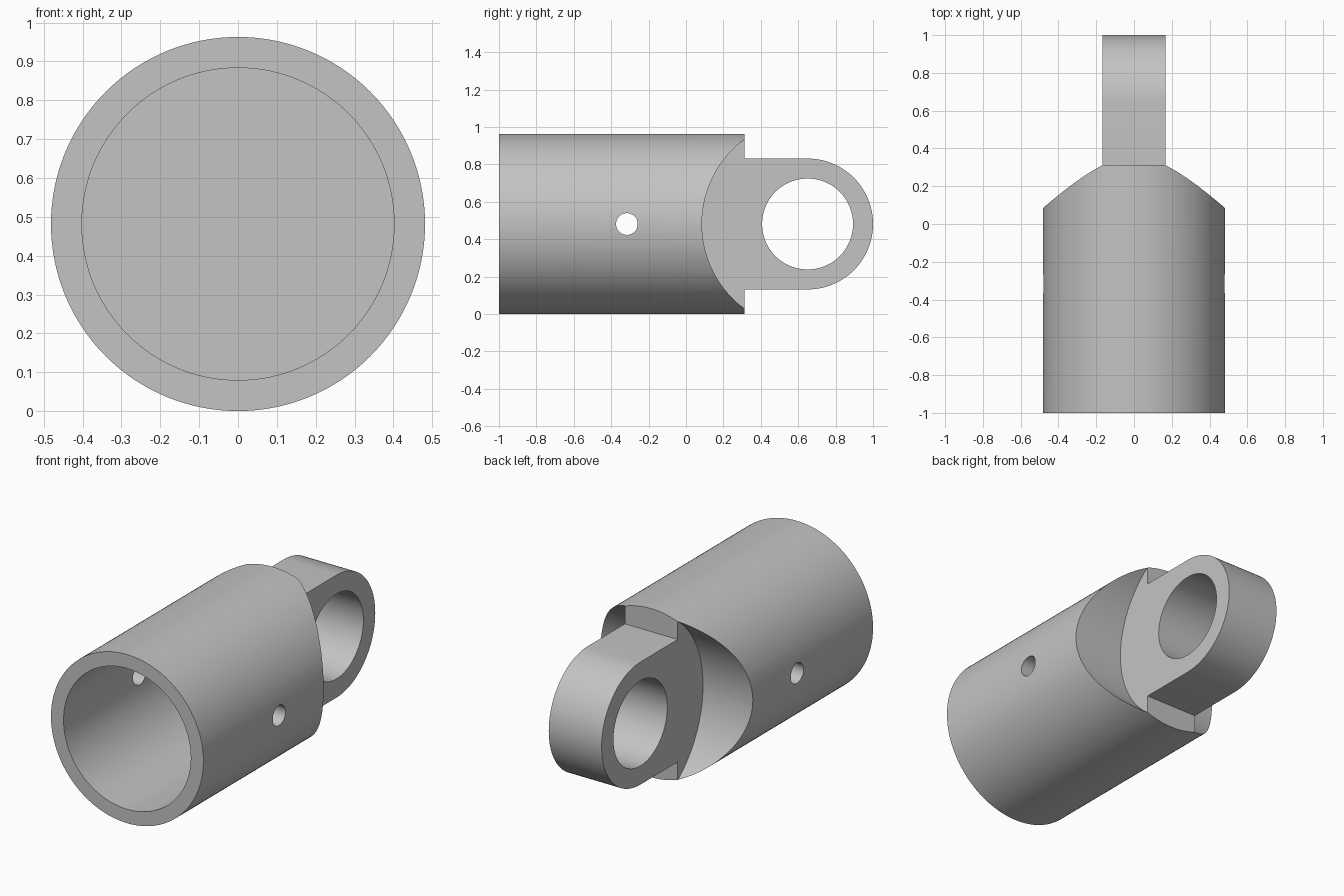
import bpy
import math
import bmesh

cube = bpy.data.objects.get("Cube")
if cube:
    bpy.data.objects.remove(cube, do_unlink=True)

RADIUS = 0.4815      # outer radius of the sleeve, also its axis height
SHOULDER = 0.313     # y of the sleeve's rear end
EYE_Y = 0.65         # y of the eye centre
HALF_LUG = 0.167     # half thickness of the lug

steel = bpy.data.materials.new("plain_grey")
steel.use_nodes = True
grey = (0.55, 0.55, 0.55, 1)
steel.diffuse_color = grey
steel.node_tree.nodes["Principled BSDF"].inputs["Base Color"].default_value = grey


def cylinder(name, axis, radius, start, end, y=0.0):
    """Cylinder along x or y at axis height, spanning start to end."""
    mid = (start + end) / 2
    along_x = axis == "x"
    bpy.ops.mesh.primitive_cylinder_add(
        vertices=128, radius=radius, depth=end - start,
        location=(mid, y, RADIUS) if along_x else (0, mid, RADIUS),
        rotation=(0, math.pi / 2, 0) if along_x else (math.pi / 2, 0, 0))
    obj = bpy.context.object
    obj.name = name
    obj.data.materials.append(steel)
    return obj


def lug_blank(name, half_width, half_height, root):
    """Round-ended plate, extruded along x."""
    points = [(root, half_height), (root, -half_height)]
    for i in range(65):
        a = -math.pi / 2 + math.pi * i / 64
        points.append((EYE_Y + half_height * math.cos(a), half_height * math.sin(a)))
    bm = bmesh.new()
    face = bm.faces.new([bm.verts.new((-half_width, y, z + RADIUS)) for y, z in points])
    out = bmesh.ops.extrude_face_region(bm, geom=[face])
    moved = [v for v in out["geom"] if isinstance(v, bmesh.types.BMVert)]
    bmesh.ops.translate(bm, verts=moved, vec=(2 * half_width, 0, 0))
    bmesh.ops.recalc_face_normals(bm, faces=bm.faces)
    mesh = bpy.data.meshes.new(name)
    bm.to_mesh(mesh)
    bm.free()
    mesh.materials.append(steel)
    obj = bpy.data.objects.new(name, mesh)
    bpy.context.collection.objects.link(obj)
    return obj


def combine(target, tool, operation):
    """Apply a boolean and discard the tool."""
    tool.hide_render = True
    mod = target.modifiers.new(operation, "BOOLEAN")
    mod.operation = operation
    mod.solver = "EXACT"
    mod.object = tool
    bpy.ops.object.select_all(action="DESELECT")
    bpy.context.view_layer.objects.active = target
    target.select_set(True)
    bpy.ops.object.modifier_apply(modifier=mod.name)
    bpy.data.objects.remove(tool, do_unlink=True)


# Sleeve with the oversize lug blank joined to its rear
body = cylinder("rod_end_socket", "y", RADIUS, -1, SHOULDER)
combine(body, lug_blank("lug_blank", 0.25, 0.35, 0.2), "UNION")

# Round clearance cuts either side trim the lug to thickness
for side in (-1, 1):
    start, end = sorted((side * HALF_LUG, side * 0.7))
    combine(body, cylinder("clearance_cutter", "x", 0.565, start, end, EYE_Y), "DIFFERENCE")

# Eye, front bore and cross pin hole
combine(body, cylinder("eye_cutter", "x", 0.243, -0.4, 0.4, EYE_Y), "DIFFERENCE")
combine(body, cylinder("bore_cutter", "y", 0.402, -1.2, 0.0), "DIFFERENCE")
combine(body, cylinder("pin_cutter", "x", 0.058, -0.7, 0.7, -0.316), "DIFFERENCE")

bpy.ops.object.shade_smooth_by_angle(angle=math.radians(25))
